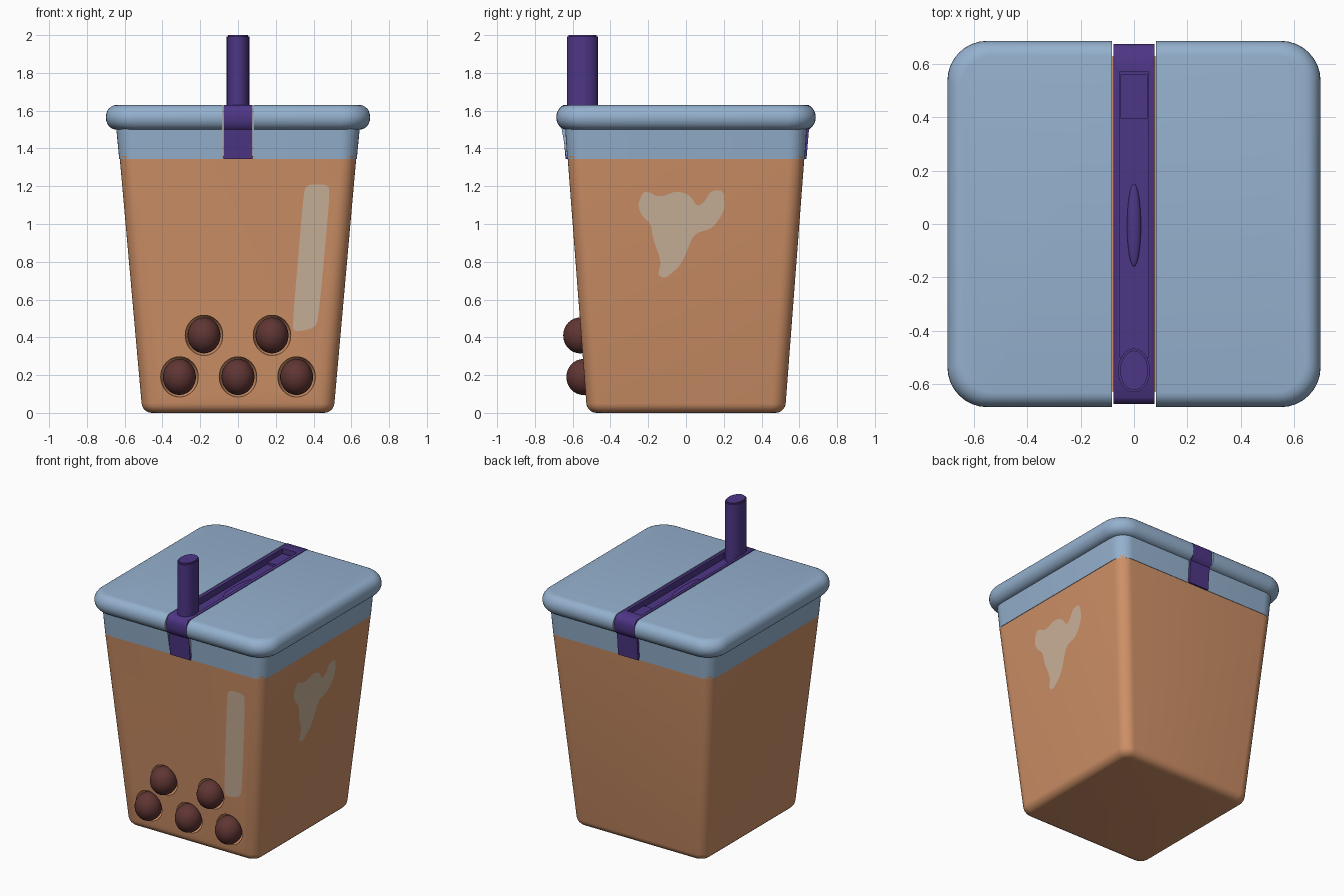
import bpy, bmesh, math
from mathutils import Vector, Matrix

if "Cube" in bpy.data.objects:
    bpy.data.objects.remove(bpy.data.objects["Cube"])


def material(name, rgb):
    m = bpy.data.materials.new(name)
    m.diffuse_color = (*rgb, 1)
    m.use_nodes = True
    m.node_tree.nodes["Principled BSDF"].inputs["Base Color"].default_value = m.diffuse_color
    return m


TEA = material("milk_tea_orange", (0.62, 0.28, 0.135))
BLUE = material("lid_blue", (0.30, 0.44, 0.62))
PURPLE = material("straw_purple", (0.076, 0.037, 0.24))
PEARL = material("pearl_brown", (0.115, 0.036, 0.033))
SHINE = material("shine_beige", (0.60, 0.45, 0.32))


def finish(bm, name, mat, angle=40):
    bmesh.ops.recalc_face_normals(bm, faces=bm.faces)
    me = bpy.data.meshes.new(name)
    bm.to_mesh(me)
    bm.free()
    ob = bpy.data.objects.new(name, me)
    bpy.context.collection.objects.link(ob)
    me.materials.append(mat)
    smooth(ob, angle)
    return ob


def smooth(ob, angle=40):
    bpy.ops.object.select_all(action='DESELECT')
    bpy.context.view_layer.objects.active = ob
    ob.select_set(True)
    bpy.ops.object.shade_smooth_by_angle(angle=math.radians(angle))


def ring(bm, hx, hy, r, z, n=8):
    """Rounded rectangle loop of vertices."""
    out = []
    for k, (sx, sy) in enumerate(((1, 1), (-1, 1), (-1, -1), (1, -1))):
        for i in range(n + 1):
            a = (k + i / n) * math.pi / 2
            out.append(bm.verts.new((sx * (hx - r) + r * math.cos(a),
                                     sy * (hy - r) + r * math.sin(a), z)))
    return out


def loft(sections):
    bm = bmesh.new()
    rings = [ring(bm, *s) for s in sections]
    for a, b in zip(rings, rings[1:]):
        for i in range(len(a)):
            j = (i + 1) % len(a)
            bm.faces.new((a[i], a[j], b[j], b[i]))
    bm.faces.new(rings[0][::-1])
    bm.faces.new(rings[-1])
    return bm


def ellipsoid(name, centre, radii, mat):
    bm = bmesh.new()
    bmesh.ops.create_uvsphere(bm, u_segments=32, v_segments=20, radius=1,
                              matrix=Matrix.Translation(centre) @ Matrix.Diagonal((*radii, 1)))
    return finish(bm, name, mat, 60)


def box(name, lo, hi, mat):
    bm = bmesh.new()
    lo, hi = Vector(lo), Vector(hi)
    bmesh.ops.create_cube(bm, size=1, matrix=Matrix.Translation((lo + hi) / 2)
                          @ Matrix.Diagonal((*(hi - lo), 1)))
    return finish(bm, name, mat)


def cut(ob, cutter):
    mod = ob.modifiers.new("cut", 'BOOLEAN')
    mod.operation, mod.solver, mod.object = 'DIFFERENCE', 'EXACT', cutter
    bpy.context.view_layer.objects.active = ob
    bpy.ops.object.modifier_apply(modifier="cut")
    bpy.data.objects.remove(cutter)


# Tapered cup: half width and half depth by height
def half_x(z): return 0.506 + 0.089 * z
def half_y(z): return 0.524 + 0.076 * z


sections = []
for i in range(6):
    a = i / 5 * math.pi / 2
    z = 0.05 * (1 - math.cos(a))
    d = 0.05 * (1 - math.sin(a))
    sections.append((half_x(z) - d, half_y(z) - d, 0.075 - d * 0.8, z))
sections.append((half_x(1.36), half_y(1.36), 0.08, 1.36))
cup = finish(loft(sections), "cup", TEA)

# Pearls, each sitting in a shallow dimple
for i, (x, z) in enumerate(((-0.31, 0.19), (0, 0.19), (0.31, 0.19), (-0.18, 0.41), (0.18, 0.41))):
    y = -half_y(z) - 0.005
    cut(cup, ellipsoid("dimple_cutter", (x, y, z), (0.1, 0.1, 0.107), TEA))
    ellipsoid(f"pearl_{i + 1}", (x, y, z), (0.087, 0.09, 0.095), PEARL)
smooth(cup)

# Lid: skirt and rounded rim, split by a centre slot
lid = [(0.629, 0.629, 0.09, 1.345), (0.645, 0.64, 0.10, 1.51)]
for i in range(13):
    a = math.pi * (i / 12 - 0.5)
    d = 0.055 * (1 - math.cos(a))
    lid.append((0.70 - d, 0.687 - d, 0.15 - d * 0.6, 1.565 + 0.065 * math.sin(a)))
bm = loft(lid)
cutres = bmesh.ops.bisect_plane(bm, geom=bm.verts[:] + bm.edges[:] + bm.faces[:],
                                plane_co=(0.082, 0, 0), plane_no=(1, 0, 0), clear_inner=True)
bmesh.ops.holes_fill(bm, edges=[e for e in bm.edges if e.is_boundary])
halves = finish(bm, "lid_halves", BLUE)
halves.modifiers.new("mirror", 'MIRROR')

# Strap across the lid and down both ends
side = [(0.638, 1.345), (0.651, 1.5), (0.668, 1.515), (0.676, 1.545),
        (0.676, 1.59), (0.668, 1.615), (0.65, 1.63)]
outline = side + [(-y, z) for y, z in reversed(side)]
bm = bmesh.new()
f = bm.faces.new([bm.verts.new((-0.077, y, z)) for y, z in outline])
ext = bmesh.ops.extrude_face_region(bm, geom=[f])
bmesh.ops.translate(bm, vec=(0.154, 0, 0),
                    verts=[v for v in ext["geom"] if isinstance(v, bmesh.types.BMVert)])
strap = finish(bm, "strap", PURPLE)
cut(strap, box("groove_cutter", (-0.055, -0.5, 1.585), (0.055, 0.57, 1.7), PURPLE))
smooth(strap)

# Small raised details in the groove
box("groove_step", (-0.05, 0.395, 1.58), (0.05, 0.56, 1.6), PURPLE)
ellipsoid("groove_ridge", (0, -0.005, 1.585), (0.026, 0.155, 0.018), PURPLE)

# Oval straw with softened top edge
bm = bmesh.new()
bmesh.ops.create_cone(bm, cap_ends=True, segments=40, radius1=1, radius2=1, depth=0.46,
                      matrix=Matrix.Translation((0, -0.549, 1.77)) @ Matrix.Diagonal((0.06, 0.082, 1, 1)))
bmesh.ops.bevel(bm, geom=[e for e in bm.edges if all(v.co.z > 1.99 for v in e.verts)],
                offset=0.008, segments=2, affect='EDGES')
finish(bm, "straw", PURPLE)


def shine(name, pts, place, outward, rounds=3):
    """Flat plate on the cup wall, its corners rounded off."""
    for _ in range(rounds):
        pts = [tuple(p[k] * (1 - t) + q[k] * t for k in (0, 1))
               for p, q in zip(pts, pts[1:] + pts[:1]) for t in (0.2, 0.8)]
    bm = bmesh.new()
    f = bm.faces.new([bm.verts.new(place(*p)) for p in pts])
    f.normal_update()
    flip = f.normal.dot(Vector(outward)) < 0
    ob = finish(bm, name, SHINE)
    if (ob.data.polygons[0].normal.dot(Vector(outward)) < 0):
        ob.data.flip_normals()


# Shine marks on the front and right walls
shine("front_shine", [(0.345, 1.14), (0.36, 1.21), (0.48, 1.21), (0.485, 1.14), (0.428, 0.52),
                      (0.41, 0.45), (0.29, 0.425), (0.292, 0.51)],
      lambda x, z: (x, -half_y(z) - 0.004, z), (0, -1, 0))
shine("side_shine", [(-0.255, 1.11), (-0.22, 1.18), (-0.14, 1.14), (-0.05, 1.175), (0.02, 1.155),
                     (0.06, 1.09), (0.10, 1.12), (0.13, 1.175), (0.20, 1.18), (0.205, 1.07),
                     (0.14, 0.975), (0.04, 0.95), (-0.02, 0.79), (-0.11, 0.71), (-0.15, 0.73),
                     (-0.13, 0.80), (-0.175, 0.92), (-0.185, 1.0), (-0.24, 1.05)],
      lambda y, z: (half_x(z) + 0.004, y, z), (1, 0, 0))
